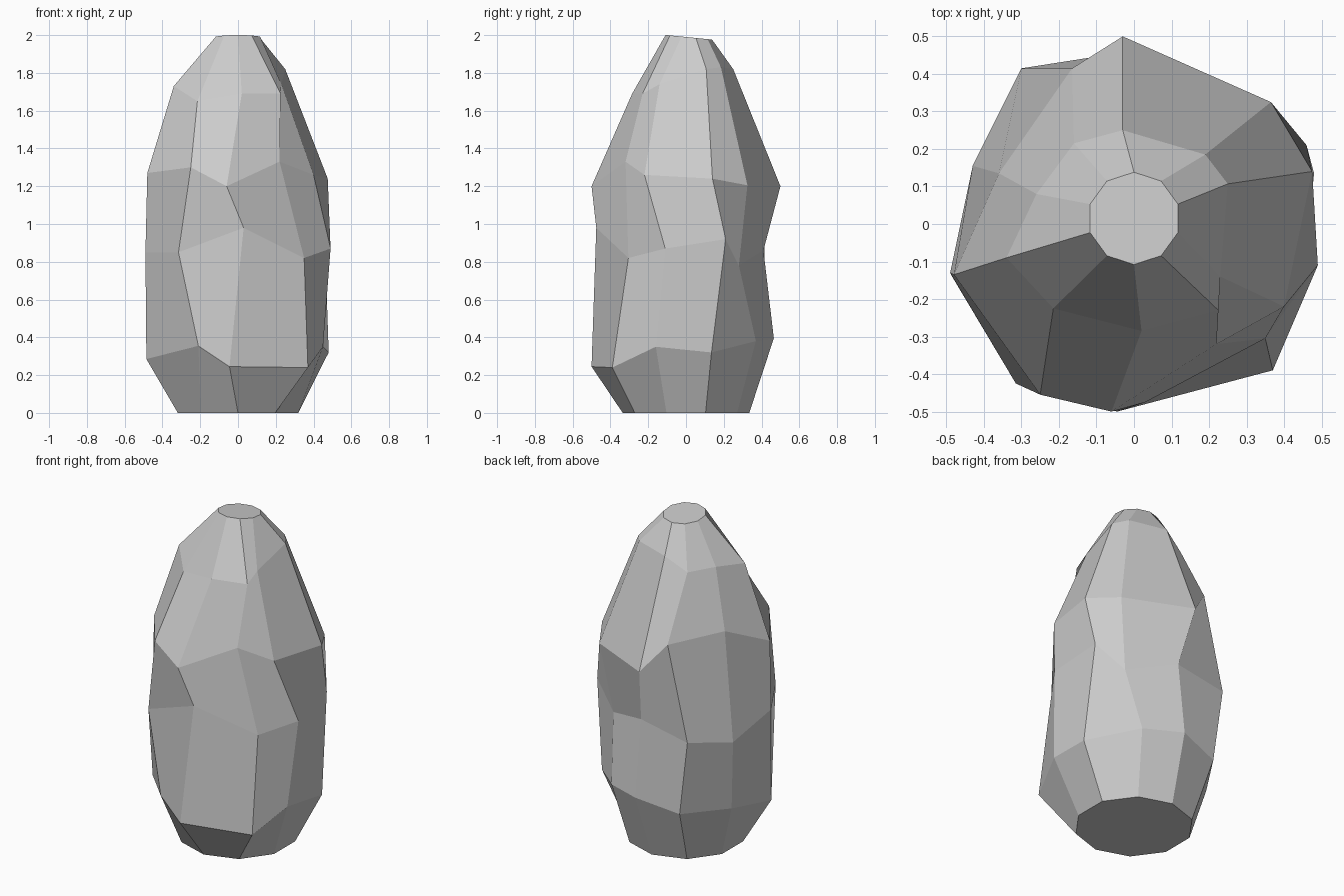
import bpy, bmesh, math

if "Cube" in bpy.data.objects:
    bpy.data.objects.remove(bpy.data.objects["Cube"])

SIDES = 10


def ring(radius, y0, z, tilt=0.0):
    """Regular ring starting at the front (-y), running counter-clockwise."""
    pts = []
    for i in range(SIDES):
        a = -math.pi / 2 + 2 * math.pi * i / SIDES
        y = y0 + radius * math.sin(a)
        pts.append((radius * math.cos(a), y, z - tilt * y))
    return pts


def loft(name, sections):
    """Skin closed cross-sections from bottom to top and cap both ends."""
    bm = bmesh.new()
    rows = [[bm.verts.new(p) for p in s] for s in sections]
    for low, high in zip(rows, rows[1:]):
        for i in range(SIDES):
            j = (i + 1) % SIDES
            bm.faces.new((low[i], low[j], high[j], high[i]))
    bm.faces.new(rows[0][::-1])
    bm.faces.new(rows[-1])
    bmesh.ops.recalc_face_normals(bm, faces=bm.faces)
    mesh = bpy.data.meshes.new(name)
    bm.to_mesh(mesh)
    bm.free()
    obj = bpy.data.objects.new(name, mesh)
    bpy.context.collection.objects.link(obj)
    return obj


# Irregular cross-sections of the stone
foot = [(-.045, -.50, .245), (.37, -.39, .24), (.45, -.16, .35), (.48, .135, .32), (.25, .37, .38),
        (.02, .465, .395), (-.24, .405, .34), (-.41, .14, .32), (-.485, -.14, .285), (-.21, -.455, .355)]
belly = [(.03, -.475, .98), (.35, -.305, .82), (.49, -.11, .87), (.46, .21, .92), (.30, .28, .78),
         (.02, .41, .86), (-.30, .415, .80), (-.43, .155, .74), (-.49, -.13, .85), (-.315, -.425, .85)]
shoulder = [(-.06, -.50, 1.20), (.22, -.32, 1.33), (.40, -.22, 1.26), (.475, .14, 1.24), (.365, .325, 1.205),
            (-.03, .50, 1.20), (-.165, .415, 1.37), (-.36, .135, 1.40), (-.48, -.135, 1.27), (-.25, -.455, 1.30)]
neck = [(.02, -.285, 1.69), (.225, -.23, 1.69), (.23, -.14, 1.74), (.25, .107, 1.82), (.19, .185, 1.83),
        (-.03, .25, 1.82), (-.16, .215, 1.74), (-.26, .08, 1.75), (-.34, -.09, 1.73), (-.215, -.225, 1.65)]

# Tall faceted stone with a flat base and a slightly tilted top
loft("standing_stone", [ring(.335, 0, 0), foot, belly, shoulder, neck, ring(.123, .015, 1.99, .1)])
